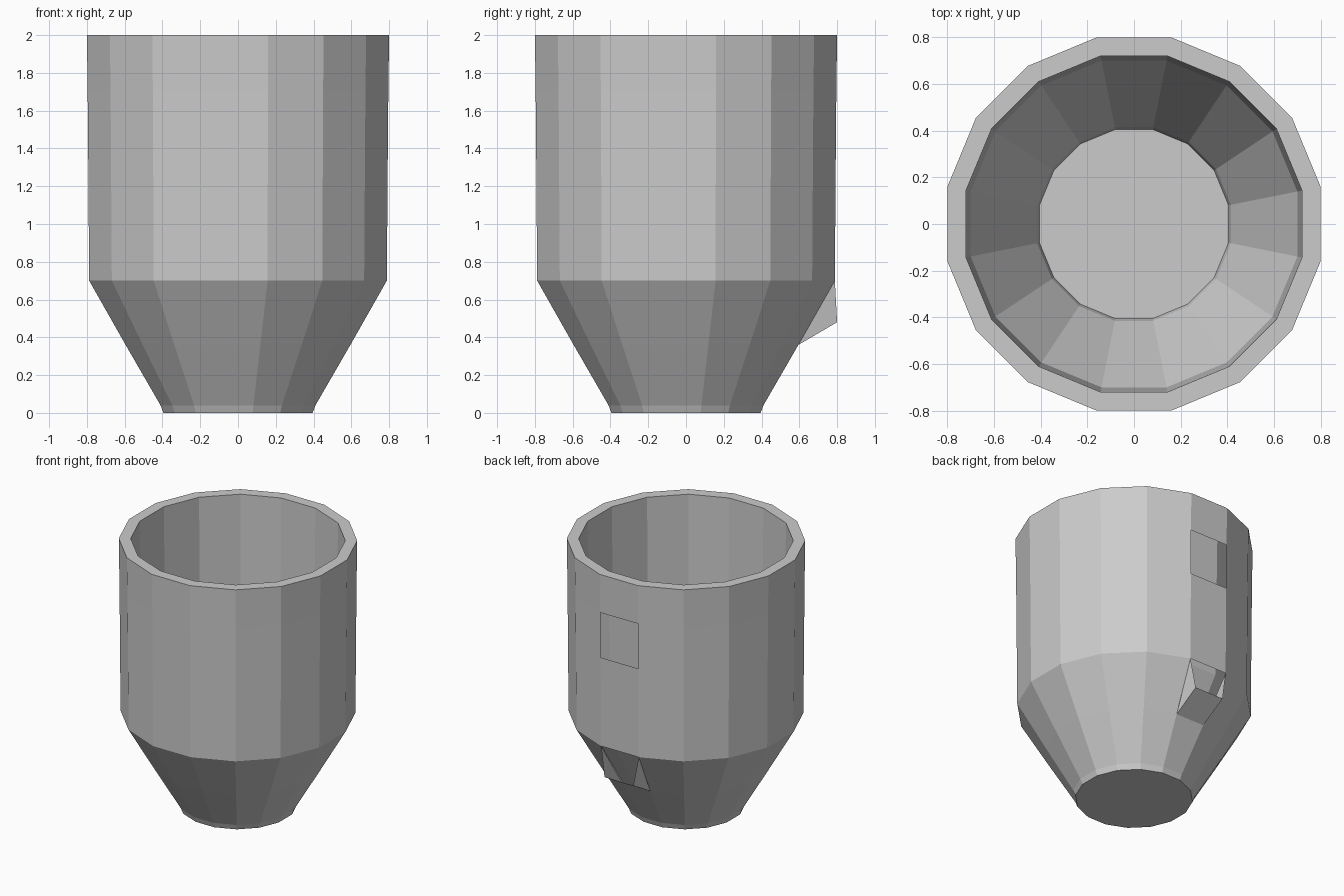
import bpy, bmesh, math

cube = bpy.data.objects.get("Cube")
if cube:
    bpy.data.objects.remove(cube, do_unlink=True)

SIDES = 16
HALF = math.pi / SIDES

grey = bpy.data.materials.new("plain_grey")
grey.use_nodes = True
colour = (0.6, 0.6, 0.6, 1)
grey.diffuse_color = colour
grey.node_tree.nodes["Principled BSDF"].inputs["Base Color"].default_value = colour


def finish(bm, name):
    mesh = bpy.data.meshes.new(name)
    bm.to_mesh(mesh)
    bm.free()
    mesh.materials.append(grey)
    obj = bpy.data.objects.new(name, mesh)
    bpy.context.collection.objects.link(obj)
    return obj


def ring(bm, apothem, z):
    """Sixteen-sided ring; segment 0 faces the back."""
    r = apothem / math.cos(HALF)
    start = math.pi / 2 - HALF
    return [bm.verts.new((r * math.cos(start + 2 * HALF * i),
                          r * math.sin(start + 2 * HALF * i), z))
            for i in range(SIDES)]


# Hopper: outer shell from the base up, over the rim, down the inner shell
profile = [(0.395, 0), (0.41, 0.04), (0.595, 0.36), (0.788, 0.7),
           (0.793, 1.37), (0.796, 1.71), (0.8, 2),
           (0.72, 2), (0.70, 0.72), (0.415, 0.17), (0.405, 0.12)]
openings = (2, 4)  # bands whose back facet is left open

bm = bmesh.new()
rings = [ring(bm, a, z) for a, z in profile]
for band, (low, high) in enumerate(zip(rings, rings[1:])):
    for i in range(SIDES):
        if i == 0 and band in openings:
            continue
        j = (i + 1) % SIDES
        bm.faces.new((low[i], low[j], high[j], high[i]))
bm.faces.new(rings[0][::-1])
bm.faces.new(rings[-1])
finish(bm, "hopper_body")

# Spout: sloping floor and two triangular cheeks under the lower opening
bm = bmesh.new()
cheeks = []
for s in (1, -1):
    top = bm.verts.new((s * 0.157, 0.788, 0.7))
    lip = bm.verts.new((s * 0.12, 0.8, 0.48))
    root = bm.verts.new((s * 0.118, 0.595, 0.36))
    bm.faces.new((top, lip, root)[::s])
    cheeks.append((lip, root))
(lip_l, root_l), (lip_r, root_r) = cheeks
bm.faces.new((root_l, lip_l, lip_r, root_r))
finish(bm, "back_spout")
